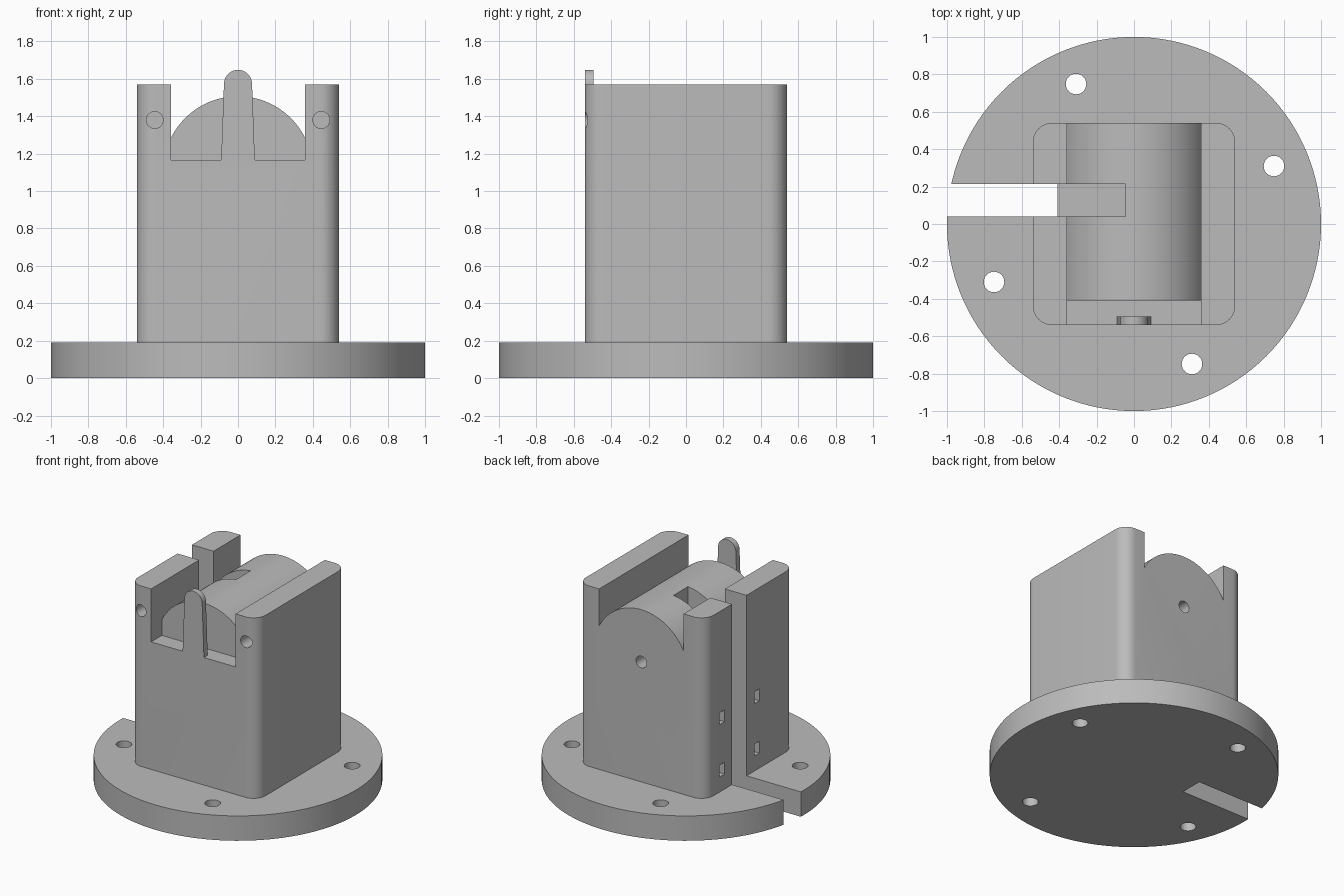
import bpy, bmesh, math

cube = bpy.data.objects.get("Cube")
if cube:
    bpy.data.objects.remove(cube, do_unlink=True)

grey = bpy.data.materials.new("plain grey")
grey.use_nodes = True
COLOUR = (0.5, 0.5, 0.5, 1)
grey.diffuse_color = COLOUR
grey.node_tree.nodes["Principled BSDF"].inputs["Base Color"].default_value = COLOUR

HALF = 0.54          # half width of the housing
BASE_TOP = 0.19
CHANNEL = 0.357      # half width of the open channel
AXIS_Z = 1.107       # centre line of the domed saddle
DOME_R = 0.4
SLOT = (0.04, 0.215)


def prism(name, outline, axis, lo, hi):
    """Extrude a 2D outline along an axis."""
    place = {"x": lambda u, v, w: (w, u, v),
             "y": lambda u, v, w: (u, w, v),
             "z": lambda u, v, w: (u, v, w)}[axis]
    bm = bmesh.new()
    ends = [[bm.verts.new(place(u, v, w)) for u, v in outline] for w in (lo, hi)]
    for end in ends:
        bm.faces.new(end)
    n = len(outline)
    for i in range(n):
        j = (i + 1) % n
        bm.faces.new((ends[0][i], ends[0][j], ends[1][j], ends[1][i]))
    bmesh.ops.recalc_face_normals(bm, faces=bm.faces)
    mesh = bpy.data.meshes.new(name)
    bm.to_mesh(mesh)
    bm.free()
    mesh.materials.append(grey)
    obj = bpy.data.objects.new(name, mesh)
    bpy.context.collection.objects.link(obj)
    return obj


def arc(cx, cy, r, start, end, steps):
    angles = [math.radians(start + (end - start) * i / steps) for i in range(steps + 1)]
    return [(cx + r * math.cos(a), cy + r * math.sin(a)) for a in angles]


def circle(cx, cy, r, sides=32):
    return arc(cx, cy, r, 0, 360, sides)[:-1]


def rect(u0, u1, v0, v1):
    return [(u0, v0), (u1, v0), (u1, v1), (u0, v1)]


def activate(obj):
    bpy.ops.object.select_all(action="DESELECT")
    obj.select_set(True)
    bpy.context.view_layer.objects.active = obj


def cut(obj, outline, axis, lo, hi):
    """Subtract an extruded outline from an object."""
    cutter = prism("cutter", outline, axis, lo, hi)
    cutter.hide_render = True
    mod = obj.modifiers.new("cut", "BOOLEAN")
    mod.operation, mod.solver, mod.object = "DIFFERENCE", "EXACT", cutter
    activate(obj)
    bpy.ops.object.modifier_apply(modifier=mod.name)
    bpy.data.objects.remove(cutter, do_unlink=True)


def smooth(obj):
    activate(obj)
    bpy.ops.object.shade_smooth_by_angle(angle=math.radians(30))


# Round base plate with cable slot and four screw holes
base = prism("base_plate", circle(0, 0, 1, 128), "z", 0, BASE_TOP)
cut(base, rect(-1.2, -0.41, *SLOT), "z", -0.2, 0.5)
for k in range(4):
    a = math.radians(22.5 + 90 * k)
    cut(base, circle(0.81 * math.cos(a), 0.81 * math.sin(a), 0.055), "z", -0.2, 0.5)

# Housing block with rounded upright corners
R = 0.1
c = HALF - R
outline = []
for k, (sx, sy) in enumerate(((1, 1), (-1, 1), (-1, -1), (1, -1))):
    outline += arc(sx * c, sy * c, R, 90 * k, 90 * k + 90, 10)
housing = prism("housing", outline, "z", BASE_TOP, 1.57)

# Open channel whose floor is the domed saddle
edge = math.degrees(math.acos(CHANNEL / DOME_R))
dome = arc(0, AXIS_Z, DOME_R, edge, 180 - edge, 40)
cut(housing, dome + [(-CHANNEL, 2), (CHANNEL, 2)], "y", -1, 1)

# Step at the front, leaving a ledge under the pointer
cut(housing, rect(-CHANNEL, CHANNEL, 1.165, 2.1), "y", -0.9, -0.41)

# Cable slot: full height outside, shallow pocket across the saddle
cut(housing, rect(-0.9, -0.41, *SLOT), "z", 0, 2.2)
cut(housing, rect(-0.5, -0.045, *SLOT), "z", 1.06, 2.3)

# Axle hole in the back and two holes in the front uprights
cut(housing, circle(0, AXIS_Z, 0.045), "y", 0.1, 0.8)
for x in (-0.445, 0.445):
    cut(housing, circle(x, 1.38, 0.045), "y", -0.8, -0.4)

# Small tie holes on both sides of the cable slot
for y in (-0.085, 0.335):
    for z in (0.35, 0.75):
        cut(housing, rect(y - 0.03, y + 0.03, z - 0.045, z + 0.045), "x", -0.8, -0.44)

# Tapered pointer with a round tip at the front
tip = arc(0, 1.573, 0.075, 0, 180, 24)
pointer = prism("pointer", [(0.09, 1.165)] + tip + [(-0.09, 1.165)], "y", -HALF, -0.495)

for part in (base, housing, pointer):
    smooth(part)
